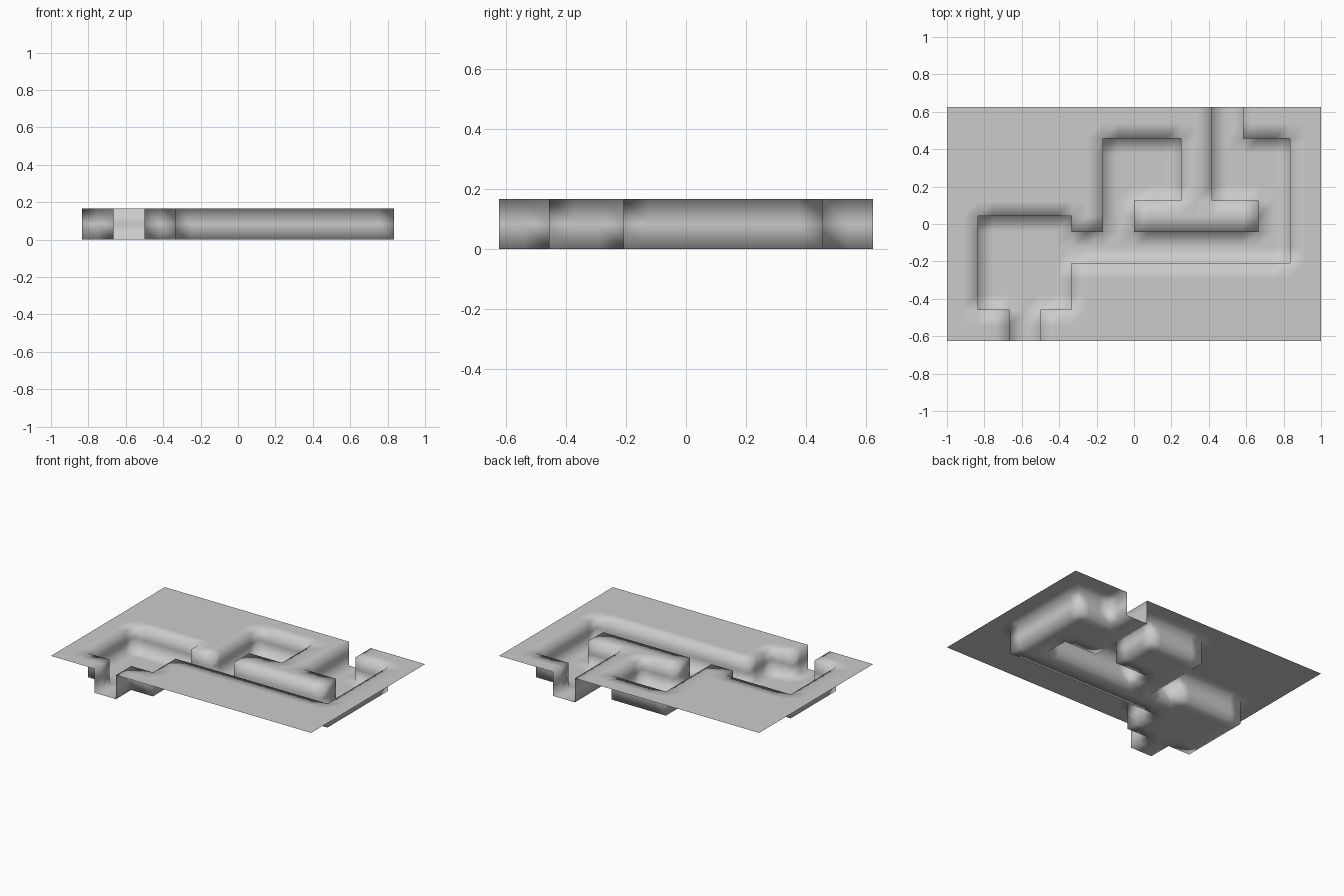
import bpy, bmesh

if "Cube" in bpy.data.objects:
    bpy.data.objects.remove(bpy.data.objects["Cube"])

CELL = 1 / 12
NX, NY, DEPTH = 24, 15, 2

# Sunken rooms and corridors, in cells: x0, y0, x1, y1
SUNKEN = [
    (4, 0, 6, 2),      # front entrance
    (2, 2, 8, 8),      # left room
    (8, 5, 22, 7),     # long corridor
    (10, 7, 12, 9),    # passage to middle room
    (10, 9, 15, 13),   # middle room
    (20, 7, 22, 9),    # passage to right room
    (17, 9, 22, 13),   # right room
    (17, 13, 19, 15),  # back exit
]


def level(i, j):
    sunk = any(a <= i < c and b <= j < d for a, b, c, d in SUNKEN)
    return 0 if sunk else DEPTH


bm = bmesh.new()
verts = {}


def quad(*corners):
    for c in corners:
        if c not in verts:
            x, y, z = c
            verts[c] = bm.verts.new(((x - NX / 2) * CELL, (y - NY / 2) * CELL, z * CELL))
    bm.faces.new([verts[c] for c in corners]).smooth = True


def wall(p, q):
    # wall along one cell edge, facing left of p -> q
    for z in range(DEPTH):
        quad((*q, z), (*p, z), (*p, z + 1), (*q, z + 1))


for i in range(NX):
    for j in range(NY):
        # floor or raised ground
        z = level(i, j)
        quad((i, j, z), (i + 1, j, z), (i + 1, j + 1, z), (i, j + 1, z))
        if z:
            continue
        # walls wherever a sunken cell meets raised ground (ends stay open)
        loop = [(i, j), (i + 1, j), (i + 1, j + 1), (i, j + 1)]
        for k, (di, dj) in enumerate([(0, -1), (1, 0), (0, 1), (-1, 0)]):
            a, b = i + di, j + dj
            if 0 <= a < NX and 0 <= b < NY and level(a, b):
                wall(loop[k], loop[(k + 1) % 4])

mesh = bpy.data.meshes.new("sunken_floor_plan")
bm.to_mesh(mesh)
bm.free()
bpy.context.collection.objects.link(bpy.data.objects.new("sunken_floor_plan", mesh))
